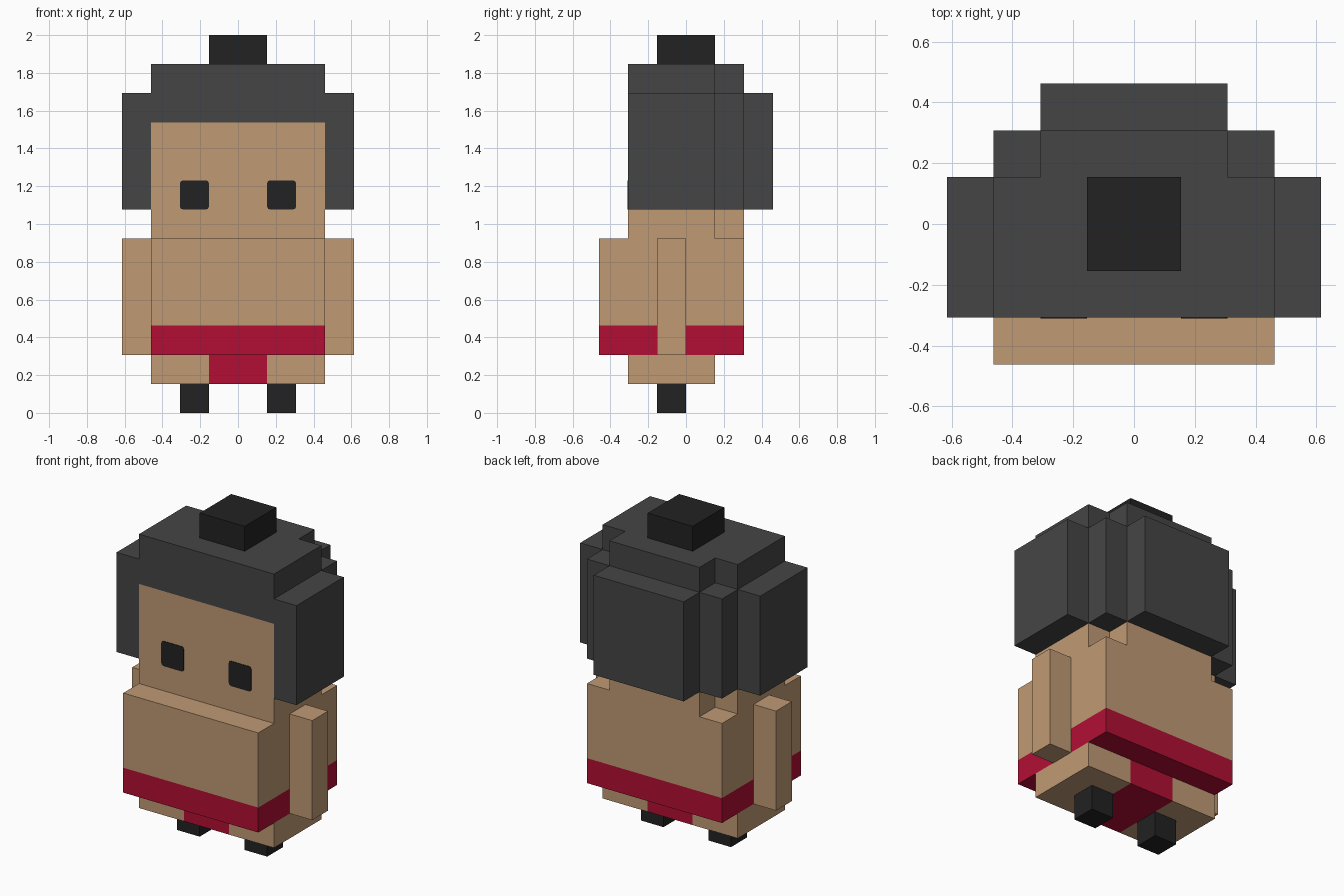
import bpy, bmesh
from mathutils import Vector

cube = bpy.data.objects.get("Cube")
if cube:
    bpy.data.objects.remove(cube, do_unlink=True)

U = 2 / 13  # one block of the grid


def material(name, rgb):
    m = bpy.data.materials.new(name)
    m.use_nodes = True
    m.diffuse_color = (*rgb, 1)
    bsdf = m.node_tree.nodes["Principled BSDF"]
    bsdf.inputs["Base Color"].default_value = (*rgb, 1)
    bsdf.inputs["Roughness"].default_value = 0.9
    return m


SKIN = material("skin", (0.527, 0.328, 0.178))
HAIR = material("dark_grey_hair", (0.060, 0.060, 0.060))
BLACK = material("black", (0.016, 0.016, 0.016))
RED = material("red_cloth", (0.445, 0.0045, 0.034))


def block(name, lo, hi, mats, cuts=(), rule=None, corner=0):
    """Box from lo to hi in grid units, sliced at (axis, value) and coloured by rule."""
    lo, hi = Vector(lo), Vector(hi)
    bm = bmesh.new()
    bmesh.ops.create_cube(bm, size=1)
    for v in bm.verts:
        v.co = (lo + hi) / 2 + v.co * (hi - lo)
    if corner:  # round the four edges that run front to back
        edges = [e for e in bm.edges
                 if abs((e.verts[0].co - e.verts[1].co).normalized().y) > 0.9]
        bmesh.ops.bevel(bm, geom=edges, offset=corner, segments=2, profile=0.5,
                        affect='EDGES')
    for axis, value in cuts:
        normal = Vector((0, 0, 0))
        normal[axis] = 1
        bmesh.ops.bisect_plane(bm, geom=bm.verts[:] + bm.edges[:] + bm.faces[:],
                               plane_co=normal * value, plane_no=normal)
    bm.normal_update()
    if rule:
        for f in bm.faces:
            f.material_index = int(rule(f.calc_center_median(), f.normal))
    bmesh.ops.scale(bm, vec=(U, U, U), verts=bm.verts)
    mesh = bpy.data.meshes.new(name)
    bm.to_mesh(mesh)
    bm.free()
    for m in mats:
        mesh.materials.append(m)
    ob = bpy.data.objects.new(name, mesh)
    bpy.context.collection.objects.link(ob)
    return ob


def pair(name, lo, hi, mats, **kw):
    """A block on the left (+x) and its mirror on the right."""
    block("left_" + name, lo, hi, mats, **kw)
    block("right_" + name, (-hi[0], lo[1], lo[2]), (-lo[0], hi[1], hi[2]), mats, **kw)


# Legs and hips
pair("foot", (1, -1, 0), (2, 0, 1), [BLACK])
block("hips", (-3, -2, 1), (3, 1, 2), [SKIN, RED], cuts=[(0, -1), (0, 1)],
      rule=lambda c, n: abs(c.x) < 1)

# Torso with belt, and arms
block("torso", (-3, -3, 2), (3, 2, 6), [SKIN, RED], cuts=[(2, 3)],
      rule=lambda c, n: c.z < 3)
pair("arm", (3, -1, 2), (4, 0, 6), [SKIN])

# Head: skin on the neck and on the face opening, hair elsewhere
block("head", (-3, -2, 6), (3, 1, 12), [SKIN, HAIR], cuts=[(2, 7), (2, 10)],
      rule=lambda c, n: c.z > 10 or (c.z > 7 and n.y > -0.5))
block("head_back", (-2, 1, 6), (2, 2, 12), [SKIN, HAIR], cuts=[(2, 7)],
      rule=lambda c, n: c.z > 7)
pair("eye", (1, -2.02, 7), (2, -1.99, 8), [BLACK], corner=0.1)

# Hair
pair("side_hair", (3, -2, 7), (4, 1, 11), [HAIR])
pair("corner_hair", (2, 1, 7), (3, 2, 11), [HAIR])
block("back_hair", (-2, 2, 7), (2, 3, 11), [HAIR])
block("hair_bun", (-1, -1, 12), (1, 1, 13), [BLACK])
